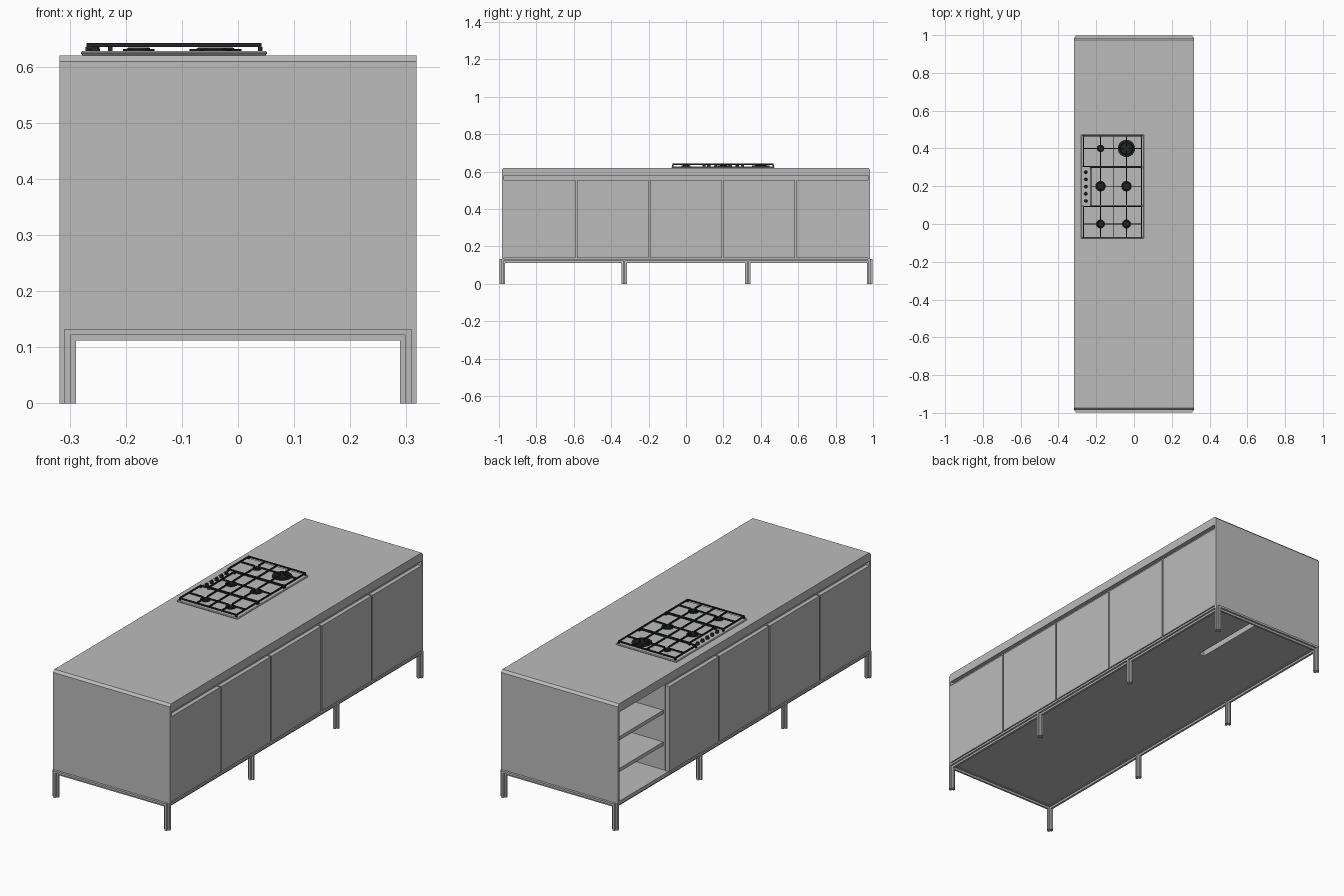
import bpy, bmesh, math
from mathutils import Matrix, Vector

cube = bpy.data.objects.get("Cube")
if cube:
    bpy.data.objects.remove(cube, do_unlink=True)


def material(name, rgb):
    m = bpy.data.materials.new(name)
    m.use_nodes = True
    m.diffuse_color = (*rgb, 1)
    bsdf = m.node_tree.nodes["Principled BSDF"]
    bsdf.inputs["Base Color"].default_value = (*rgb, 1)
    bsdf.inputs["Roughness"].default_value = 0.6
    return m


GREY = material("light grey", (0.5, 0.5, 0.5))
BLACK = material("cast iron black", (0.015, 0.018, 0.018))


def add_box(bm, x0, x1, y0, y1, z0, z1):
    size = Matrix.Diagonal((abs(x1 - x0), abs(y1 - y0), abs(z1 - z0), 1))
    centre = Matrix.Translation(((x0 + x1) / 2, (y0 + y1) / 2, (z0 + z1) / 2))
    bmesh.ops.create_cube(bm, size=1, matrix=centre @ size)


def add_disc(bm, x, y, z0, z1, r, taper=1.0, sides=24):
    bmesh.ops.create_cone(bm, cap_ends=True, segments=sides, radius1=r, radius2=r * taper,
                          depth=z1 - z0, matrix=Matrix.Translation((x, y, (z0 + z1) / 2)))


def finish(name, bm, mat, smooth=False):
    mesh = bpy.data.meshes.new(name)
    bm.to_mesh(mesh)
    bm.free()
    mesh.materials.append(mat)
    ob = bpy.data.objects.new(name, mesh)
    bpy.context.collection.objects.link(ob)
    if smooth:
        bpy.ops.object.select_all(action='DESELECT')
        ob.select_set(True)
        bpy.context.view_layer.objects.active = ob
        bpy.ops.object.shade_smooth_by_angle()
    return ob


def boxes(name, mat, *items):
    bm = bmesh.new()
    for item in items:
        add_box(bm, *item)
    return finish(name, bm, mat)


# Overall dimensions
W, L, TOP = 0.318, 0.985, 0.62        # half width, half length, worktop height
BASE, FASCIA, DOOR_TOP = 0.132, 0.578, 0.556
INNER = 0.973                          # inside face of the end panels
CORE = W - 0.02                        # carcass face behind the doors
NICHE = 0.588                          # side wall of the open shelves

# Worktop with chamfered ends, extruded across the width
bm = bmesh.new()
c = 0.011
profile = [(-L, FASCIA), (L, FASCIA), (L, TOP - c), (L - c, TOP), (c - L, TOP), (-L, TOP - c)]
face = bm.faces.new([bm.verts.new((-W, y, z)) for y, z in profile])
ext = bmesh.ops.extrude_face_region(bm, geom=[face])
bmesh.ops.translate(bm, vec=Vector((2 * W, 0, 0)),
                    verts=[v for v in ext["geom"] if isinstance(v, bmesh.types.BMVert)])
bmesh.ops.recalc_face_normals(bm, faces=bm.faces)
finish("worktop", bm, GREY)

# End panels
for side, name in ((-1, "front_end_panel"), (1, "back_end_panel")):
    boxes(name, GREY, (-W, W, side * INNER, side * L, BASE, FASCIA))

# Carcass, leaving the shelf niche and the slot behind it open
boxes("carcass", GREY,
      (-CORE, CORE, -INNER, NICHE, 0.125, FASCIA),
      (0.09, CORE, NICHE, INNER, 0.125, FASCIA),
      (0.05, 0.06, NICHE, INNER, 0.125, FASCIA))

# Doors on both long sides, parted by narrow gaps; the niche bay stays open
edges = [-INNER, -0.588, -0.196, 0.196, NICHE, INNER]
gap = 0.004
for side, label in ((1, "left"), (-1, "right")):
    for i, (a, b) in enumerate(zip(edges, edges[1:])):
        if side == -1 and a == NICHE:
            continue
        boxes(f"{label}_door_{i + 1}", GREY,
              (side * CORE, side * W, a + (gap if i else 0), b - (gap if i < 4 else 0),
               BASE + 0.005, DOOR_TOP))

# Open shelves
boxes("niche_floor", GREY, (-W, 0.05, NICHE, INNER, 0.125, 0.14))
for i, z in enumerate((0.277, 0.433)):
    boxes(f"shelf_{i + 1}", GREY, (0.03 - W, 0.05, NICHE, INNER, z - 0.018, z))

# Base frame: rails and legs with a cross-shaped section
OUT, IN, A, B = W, 0.289, 0.309, 0.298
bm = bmesh.new()
for s in (-1, 1):
    add_box(bm, -A, A, s * 0.967, s * 0.997, 0.122, BASE)
    add_box(bm, -A, A, s * 0.977, s * 0.987, 0.112, BASE)
    add_box(bm, s * IN, s * OUT, -0.987, 0.987, 0.122, BASE)
    add_box(bm, s * B, s * A, -0.987, 0.987, 0.112, BASE)
finish("base_rails", bm, GREY)

bm = bmesh.new()
for s in (-1, 1):
    for y in (-0.982, -0.33, 0.33, 0.982):
        add_box(bm, s * B, s * A, y - 0.015, y + 0.015, 0, 0.13)
        add_box(bm, s * IN, s * OUT, y - 0.005, y + 0.005, 0, 0.13)
finish("legs", bm, GREY)

# Hob plate
PLATE = TOP + 0.008
ob = boxes("hob_plate", GREY, (-0.28, 0.052, -0.078, 0.474, TOP, PLATE))
bevel = ob.modifiers.new("edge", 'BEVEL')
bevel.width = 0.003
bevel.segments = 1

# Burners: (x, y, radius)
burners = [(-0.177, 0.4, 0.02), (-0.04, 0.4, 0.046), (-0.177, 0.2, 0.028),
           (-0.04, 0.2, 0.028), (-0.177, 0.0, 0.024), (-0.04, 0.0, 0.024)]
bm = bmesh.new()
for x, y, r in burners:
    add_disc(bm, x, y, PLATE, PLATE + 0.003, r)
    add_disc(bm, x, y, PLATE + 0.003, PLATE + 0.006, r * 0.75, 0.9)
finish("burners", bm, BLACK, True)

# Control knobs
bm = bmesh.new()
for i in range(5):
    add_disc(bm, -0.255, 0.122 + i * 0.038, PLATE, PLATE + 0.012, 0.009, 0.85, 16)
finish("control_knobs", bm, BLACK, True)

# Pan supports: three grates, each with frame bars, fingers and feet
Z0, Z1, T = 0.635, 0.642, 0.0022
bm = bmesh.new()


def bar(x0, y0, x1, y1):
    add_box(bm, min(x0, x1) - T, max(x0, x1) + T, min(y0, y1) - T, max(y0, y1) + T, Z0, Z1)


spans = [(-0.07, 0.093, -0.268), (0.099, 0.299, -0.228), (0.305, 0.466, -0.268)]
XMAX, XMID = 0.04, -0.11
for y0, y1, x0 in spans:
    for y in (y0, y1):
        bar(x0, y, XMAX, y)
    for x in (x0, XMID, XMAX):
        bar(x, y0, x, y1)
    for x in (x0, XMAX):
        for y in (y0, y1):
            add_box(bm, x - 0.004, x + 0.004, y - 0.004, y + 0.004, PLATE, Z0)
    for bx, by, r in burners:
        if y0 < by < y1:
            stop = 0.014
            left, right = (x0, XMID) if bx < XMID else (XMID, XMAX)
            bar(left, by, bx - stop, by)
            bar(bx + stop, by, right, by)
            bar(bx, y0, bx, by - stop)
            bar(bx, by + stop, bx, y1)
finish("pan_supports", bm, BLACK)
